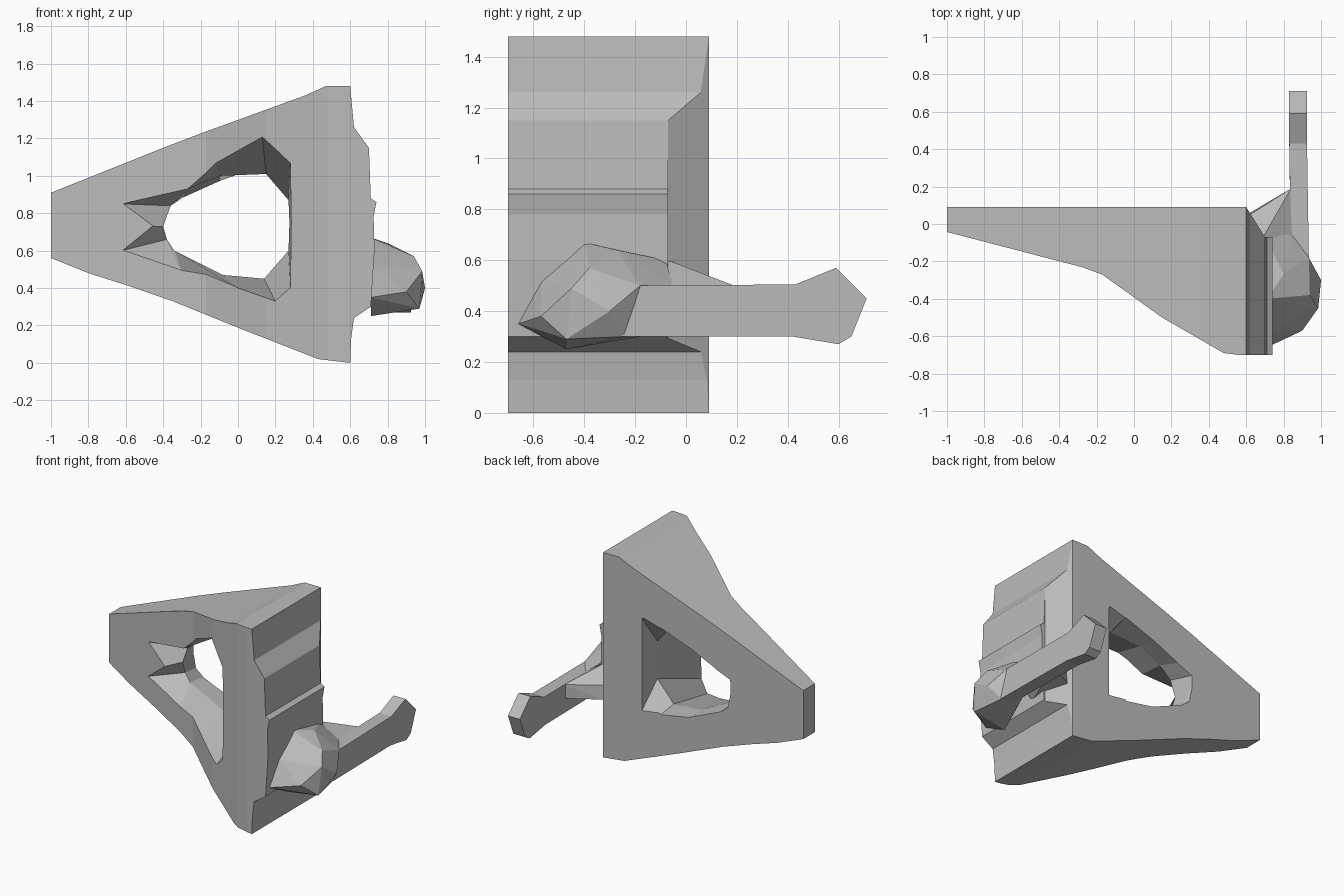
import bpy
import bmesh

if "Cube" in bpy.data.objects:
    bpy.data.objects.remove(bpy.data.objects["Cube"])

grey = bpy.data.materials.new("stone grey")
grey.use_nodes = True
grey.diffuse_color = (0.5, 0.5, 0.5, 1)
grey.node_tree.nodes["Principled BSDF"].inputs["Base Color"].default_value = (0.5, 0.5, 0.5, 1)


def finish(name, bm):
    bmesh.ops.recalc_face_normals(bm, faces=bm.faces[:])
    mesh = bpy.data.meshes.new(name)
    bm.to_mesh(mesh)
    bm.free()
    mesh.materials.append(grey)
    obj = bpy.data.objects.new(name, mesh)
    bpy.context.collection.objects.link(obj)
    return obj


def loft(name, rings):
    """Skin matching closed rings and cap both ends."""
    bm = bmesh.new()
    rows = [[bm.verts.new(p) for p in ring] for ring in rings]
    n = len(rows[0])
    for a, b in zip(rows, rows[1:]):
        for i in range(n):
            j = (i + 1) % n
            bm.faces.new((a[i], a[j], b[j], b[i]))
    bm.faces.new(rows[0])
    bm.faces.new(rows[-1])
    return finish(name, bm)


def hull(name, points):
    bm = bmesh.new()
    for p in points:
        bm.verts.new(p)
    out = bmesh.ops.convex_hull(bm, input=bm.verts[:])
    loose = [v for v in bm.verts if not v.link_faces]
    bmesh.ops.delete(bm, geom=loose, context='VERTS')
    return finish(name, bm)


def cut(target, cutter, operation):
    mod = target.modifiers.new(operation.lower(), 'BOOLEAN')
    mod.object = cutter
    mod.operation = operation
    mod.solver = 'EXACT'
    bpy.context.view_layer.objects.active = target
    bpy.ops.object.modifier_apply(modifier=mod.name)
    bpy.data.objects.remove(cutter)


# Triangular frame: side profile crossed with the tapering plan
outline = [(-1, .56), (-1, .91), (-.4, 1.15), (-.19, 1.23), (.36, 1.43), (.47, 1.48),
           (.6, 1.48), (.62, 1.26), (.7, 1.15), (.71, .88), (.74, .86), (.725, .78),
           (.73, .6), (.71, .3), (.62, .24), (.605, .13), (.6, 0), (.43, .02),
           (.02, .18), (-.35, .33), (-.58, .41), (-.8, .48)]
front_line = [(-1, -.04), (-.55, -.16), (-.28, -.23), (-.17, -.27), (.15, -.5),
              (.48, -.69), (.56, -.7), (.8, -.7)]
frame = loft("triangular_frame", [[(x, y, z) for x, z in outline] for y in (-.9, .3)])
plan = front_line + [(.8, -.07), (.7, -.07), (.6, .09), (-1, .09)]
plan[0] = (-1.01, -.04)
plan[-1] = (-1.01, .09)
cut(frame, loft("plan_cutter", [[(x, y, z) for x, y in plan] for z in (-.2, 1.7)]), 'INTERSECT')


def front_y(x):
    for (x0, y0), (x1, y1) in zip(front_line, front_line[1:]):
        if x <= x1:
            return y0 + (y1 - y0) * (x - x0) / (x1 - x0)
    return -.7


# Opening: wide at the front, pinched to a rounded throat, triangular at the back
mouth = [(-.62, .85), (-.27, .93), (-.12, 1.07), (.13, 1.21), (.28, 1.07), (.285, .75),
         (.28, .4), (.2, .33), (0, .4), (-.3, .49), (-.62, .6), (-.46, .73)]
throat = [(-.36, .84), (-.27, .92), (-.1, 1), (.15, 1.01), (.27, .87), (.275, .75),
          (.27, .6), (.14, .45), (-.08, .47), (-.34, .6), (-.38, .66), (-.4, .73)]
rear = [(-.42, .83), (-.3, .88), (-.1, .97), (.15, 1.06), (.29, 1.1), (.29, .75),
        (.29, .41), (.14, .43), (-.08, .47), (-.34, .58), (-.4, .63), (-.42, .73)]
cut(frame, loft("opening_cutter", [
    [(x, -1, z) for x, z in mouth],
    [(x, front_y(x) - .005, z) for x, z in mouth],
    [(x, -.06, z) for x, z in throat],
    [(x, .1, z) for x, z in rear]]), 'DIFFERENCE')

# Handle bar reaching backwards, with a flared tip
bar = [(-.25, .3), (-.2, .5), (.43, .505), (.59, .57), (.71, .45), (.65, .3), (.6, .27), (.42, .3)]
loft("handle_bar", [[(.83 if y > .1 else .84, y, z) for y, z in bar],
                    [(.925 if y > .1 else .935, y, z) for y, z in bar]])

# Faceted elbow joining the bar to the frame
hull("handle_elbow", [
    (.71, -.66, .35), (.71, -.57, .52), (.71, -.4, .67), (.71, -.08, .6), (.71, -.47, .25),
    (.8, -.27, .64), (.94, -.38, .57), (1, -.3, .4), (.985, -.45, .49), (.97, -.47, .29),
    (.9, -.57, .38), (.935, -.18, .5), (.93, -.24, .3), (.84, -.12, .31), (.84, -.05, .5)])

# Web behind the elbow
hull("handle_web", [
    (.69, -.07, .6), (.62, .05, .5), (.62, .06, .4), (.84, .19, .5), (.84, .19, .4),
    (.85, -.2, .5), (.7, -.2, .35)])
